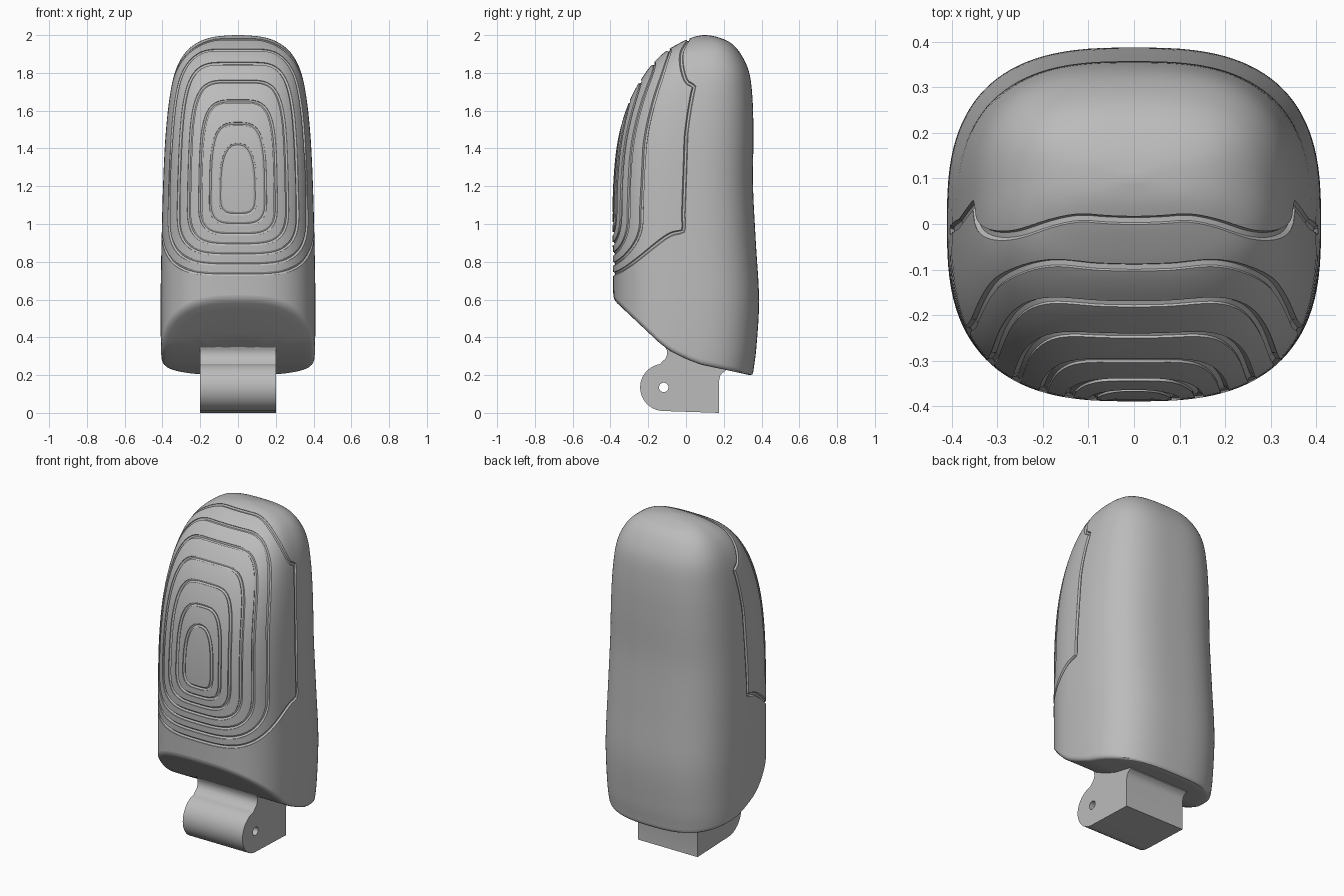
import bpy, bmesh, math
from mathutils import Vector

if "Cube" in bpy.data.objects:
    bpy.data.objects.remove(bpy.data.objects["Cube"], do_unlink=True)

grey = bpy.data.materials.new("plain_grey")
grey.use_nodes = True
grey.diffuse_color = (0.5, 0.5, 0.5, 1)
grey.node_tree.nodes["Principled BSDF"].inputs["Base Color"].default_value = (0.5, 0.5, 0.5, 1)

SQUARENESS = 2.8
SIDES = 112
# height, half width, front y, back y
KEYS = [(.10, .385, -.385, .345), (.22, .40, -.385, .357), (.35, .408, -.385, .373),
        (.6, .41, -.385, .387), (.9, .405, -.388, .37), (1.2, .397, -.386, .355),
        (1.45, .385, -.36, .357), (1.65, .365, -.30, .353), (1.8, .335, -.215, .335),
        (1.9, .285, -.125, .29), (1.96, .215, -.03, .235), (1.99, .13, .04, .165),
        (2.0, .02, .09, .11)]
# underside of the shell: y, z
UNDERSIDE = [(-.6, .80), (-.385, .6), (-.14, .37), (-.08, .325), (0, .285),
             (.08, .255), (.2, .23), (.36, .195), (.6, .15)]
BLEND_TOP = .75


def add_object(name, bm):
    bmesh.ops.recalc_face_normals(bm, faces=bm.faces)
    mesh = bpy.data.meshes.new(name)
    bm.to_mesh(mesh)
    bm.free()
    mesh.materials.append(grey)
    obj = bpy.data.objects.new(name, mesh)
    bpy.context.collection.objects.link(obj)
    return obj


def lookup(table, v):
    """Linear interpolation of table rows by their first column."""
    for a, b in zip(table, table[1:]):
        if v <= b[0]:
            t = max(0, (v - a[0]) / (b[0] - a[0]))
            return [p + (q - p) * t for p, q in zip(a, b)][1:]
    return table[-1][1:]


def smooth_rows(keys, steps):
    """Catmull-Rom rows through the keys."""
    rows = []
    for i in range(len(keys) - 1):
        quad = [keys[max(0, min(len(keys) - 1, i + k))] for k in (-1, 0, 1, 2)]
        for s in range(steps):
            t = s / steps
            rows.append([b + t / 2 * (c - a + t * (2 * a - 5 * b + 4 * c - d + t * (3 * (b - c) + d - a)))
                         for a, b, c, d in zip(*quad)])
    return rows + [list(keys[-1])]


ROWS = smooth_rows(KEYS, 6)


def power(v, e):
    return math.copysign(abs(v) ** e, v)


def section_point(z, angle):
    w, front, back = lookup(ROWS, z)
    e = 2 / SQUARENESS
    return Vector((w * power(math.cos(angle), e),
                   (front + back) / 2 + (back - front) / 2 * power(math.sin(angle), e), z))


def shell_point(z, angle):
    """Point on the side wall, with the lower rows bent to follow the underside."""
    p = section_point(z, angle)
    if z < BLEND_TOP:
        t = (z - KEYS[0][0]) / (BLEND_TOP - KEYS[0][0])
        for _ in range(4):
            low = lookup(UNDERSIDE, p.y)[0] + .022
            p = section_point(low + (BLEND_TOP - low) * t, angle)
    return p


# Shell: underside rings, then the side wall up to the dome
bm = bmesh.new()
angles = [math.tau * (i + .5) / SIDES for i in range(SIDES)]
rim = [shell_point(KEYS[0][0], a) for a in angles]
rings = []
for scale, lift in ((.1, 0), (.3, 0), (.5, 0), (.7, 0), (.85, 0), (.945, 0), (.972, .003), (.99, .01)):
    ring = [Vector((p.x * scale, p.y * scale, 0)) for p in rim]
    for p in ring:
        p.z = lookup(UNDERSIDE, p.y)[0] + lift
    rings.append(ring)
rings += [[shell_point(r[0], a) for a in angles] for r in ROWS]
verts = [[bm.verts.new(p) for p in ring] for ring in rings]
for lower, upper in zip(verts, verts[1:]):
    for i in range(SIDES):
        j = (i + 1) % SIDES
        bm.faces.new((lower[i], lower[j], upper[j], upper[i]))
bm.faces.new(verts[0])
bm.faces.new(verts[-1])
shell = add_object("fingertip_shell", bm)


# Grip grooves: tubes following nested outlines on the front surface
def groove_path(top, bottom, half_width, t):
    """t runs from 0 at the innermost outline to 1 at the outermost."""
    middle = 1.15 - .1 * t
    s_max = half_width / lookup(ROWS, middle)[0]
    half = []
    for k in range(161):
        a = math.pi * (k / 160 - .5)
        c, s = math.cos(a), math.sin(a)
        p, q = (3 + 7 * t, 2.5 + 5.5 * t) if s > 0 else (3, 4)
        z = middle + (top - middle if s > 0 else middle - bottom) * power(s, 2 / p)
        frac = s_max * max(0, 1 - abs(s) ** 2) ** (1 / q)
        w, front, back = lookup(ROWS, z)
        depth = max(0, 1 - frac ** SQUARENESS) ** (1 / SQUARENESS)
        half.append(Vector((w * frac, (front + back) / 2 - (back - front) / 2 * depth, z)))
    half[0].x = half[-1].x = 0
    loop = half + [Vector((-p.x, p.y, p.z)) for p in half[-2:0:-1]]
    # even spacing along the loop
    loop.append(loop[0])
    total = sum((b - a).length for a, b in zip(loop, loop[1:]))
    count = max(40, int(total / .022))
    points, walked, n = [], 0, 0
    for a, b in zip(loop, loop[1:]):
        d = (b - a).length
        while n < count and walked + d > n * total / count:
            points.append(a.lerp(b, (n * total / count - walked) / d))
            n += 1
        walked += d
    return points


TOPS = (1.42, 1.53, 1.65, 1.755, 1.85, 1.922, 1.978)
WIDTHS = (.092, .143, .20, .26, .315, .365, .404)
curve = bpy.data.curves.new("groove_paths", "CURVE")
curve.dimensions = "3D"
curve.bevel_depth = .011
curve.bevel_resolution = 1
for i, (top, width) in enumerate(zip(TOPS, WIDTHS)):
    points = groove_path(top, 1.055 - .0533 * i, width, i / 6)
    spline = curve.splines.new("POLY")
    spline.points.add(len(points) - 1)
    for sp, p in zip(spline.points, points):
        sp.co = (*p, 1)
    spline.use_cyclic_u = True
path_object = bpy.data.objects.new("groove_paths", curve)
bpy.context.collection.objects.link(path_object)
graph = bpy.context.evaluated_depsgraph_get()
bm = bmesh.new()
tubes = bpy.data.meshes.new_from_object(path_object.evaluated_get(graph))
bm.from_mesh(tubes)
bmesh.ops.remove_doubles(bm, verts=bm.verts, dist=1e-5)
groove_cutter = add_object("groove_cutter", bm)
bpy.data.objects.remove(path_object)


def carve(target, cutter):
    """Boolean difference, baked in; the cutter is then removed."""
    mod = target.modifiers.new("carve", "BOOLEAN")
    mod.operation = "DIFFERENCE"
    mod.solver = "EXACT"
    mod.object = cutter
    graph = bpy.context.evaluated_depsgraph_get()
    target.data = bpy.data.meshes.new_from_object(target.evaluated_get(graph))
    target.modifiers.clear()
    bpy.data.objects.remove(cutter)


carve(shell, groove_cutter)

# Hinge: barrel, neck and block as one extruded profile with a pin hole
PIN = Vector((0, -.118, .135))
profile = [(PIN.y + .125 * math.cos(a), PIN.z + .125 * math.sin(a))
           for a in (math.radians(270 - 9 * k) for k in range(20))]
profile += [(-.125, .272), (-.108, .288), (-.10, .31), (-.102, .335), (-.125, .375), (-.05, .42),
            (.21, .30), (.21, .222), (.192, .212), (.18, .195), (.175, .17), (.175, 0)]
bm = bmesh.new()
face = bm.faces.new([bm.verts.new((-.2, y, z)) for y, z in profile])
extruded = bmesh.ops.extrude_face_region(bm, geom=[face])["geom"]
bmesh.ops.translate(bm, vec=(.4, 0, 0), verts=[v for v in extruded if isinstance(v, bmesh.types.BMVert)])
hinge = add_object("hinge_knuckle", bm)

bm = bmesh.new()
bmesh.ops.create_cone(bm, cap_ends=True, segments=24, radius1=.025, radius2=.025, depth=1)
for v in bm.verts:
    v.co = Vector((v.co.z, v.co.x, v.co.y)) + PIN
carve(hinge, add_object("pin_cutter", bm))

for obj in (shell, hinge):
    bpy.ops.object.select_all(action="DESELECT")
    obj.select_set(True)
    bpy.context.view_layer.objects.active = obj
    bpy.ops.object.shade_smooth_by_angle(angle=math.radians(32))
